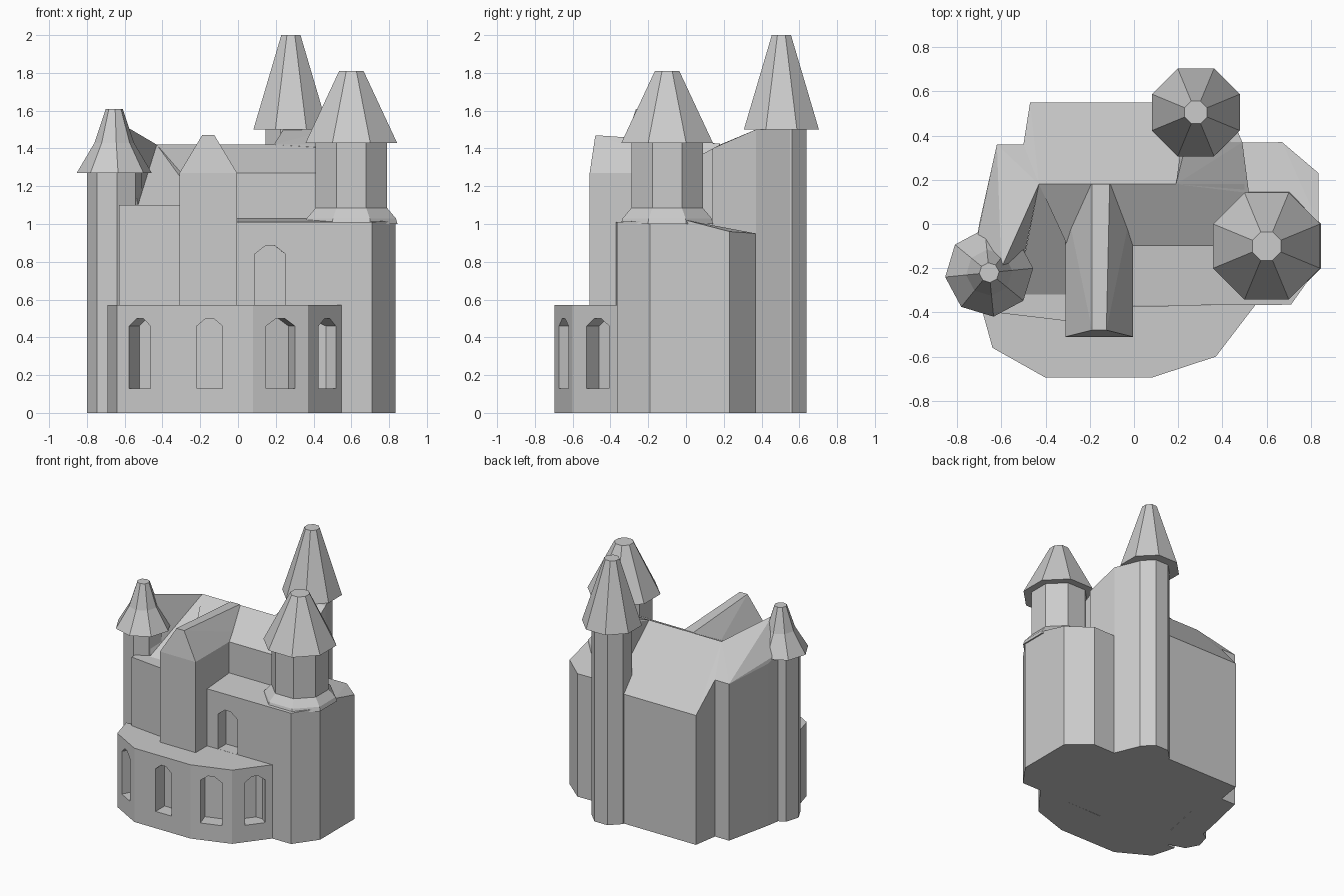
import bpy, bmesh, math
from mathutils import Vector

cube = bpy.data.objects.get("Cube")
if cube:
    bpy.data.objects.remove(cube, do_unlink=True)

stone = bpy.data.materials.new("grey stone")
stone.use_nodes = True
GREY = (0.6, 0.6, 0.6, 1)
stone.diffuse_color = GREY
stone.node_tree.nodes["Principled BSDF"].inputs["Base Color"].default_value = GREY


def finish(name, bm):
    """Turn a bmesh into a flat shaded stone object."""
    bmesh.ops.recalc_face_normals(bm, faces=bm.faces)
    mesh = bpy.data.meshes.new(name)
    bm.to_mesh(mesh)
    bm.free()
    mesh.materials.append(stone)
    obj = bpy.data.objects.new(name, mesh)
    bpy.context.collection.objects.link(obj)
    return obj


def block(name, top, floor=()):
    """Solid walls dropped from the top corners to the ground."""
    bm = bmesh.new()
    for p in top:
        bm.verts.new(p)
        bm.verts.new((p[0], p[1], 0))
    for x, y in floor:
        bm.verts.new((x, y, 0))
    bmesh.ops.remove_doubles(bm, verts=bm.verts, dist=0.001)
    out = bmesh.ops.convex_hull(bm, input=bm.verts)
    loose = [g for g in set(out["geom_interior"] + out["geom_unused"])
             if isinstance(g, bmesh.types.BMVert)]
    bmesh.ops.delete(bm, geom=loose, context='VERTS')
    bmesh.ops.dissolve_limit(bm, angle_limit=0.01, verts=bm.verts, edges=bm.edges)
    return finish(name, bm)


def turret(name, centre, rings, phase):
    """Eight sided stack of (radius, height) rings."""
    bm = bmesh.new()
    loops = []
    for r, z in rings:
        angles = [phase + math.tau * i / 8 for i in range(8)]
        loops.append([bm.verts.new((centre[0] + r * math.cos(a),
                                    centre[1] + r * math.sin(a), z)) for a in angles])
    for a, b in zip(loops, loops[1:]):
        for i in range(8):
            j = (i + 1) % 8
            bm.faces.new((a[i], a[j], b[j], b[i]))
    bm.faces.new(loops[0][::-1])
    bm.faces.new(loops[-1])
    return finish(name, bm)


def cut_window(wall, a, b, width, low, spring, peak, depth, shift=0.0):
    """Recess a pointed window in the wall face running from a to b."""
    a, b = Vector((*a, 0)), Vector((*b, 0))
    along = (b - a).normalized()
    inward = Vector((-along.y, along.x, 0))
    mid = (a + b) / 2 + along * shift
    h = width / 2
    shape = [(-h, low), (h, low), (h, spring), (h * 0.3, peak), (-h * 0.3, peak), (-h, spring)]
    bm = bmesh.new()
    rings = [[bm.verts.new(mid + along * u + inward * d + Vector((0, 0, z))) for u, z in shape]
             for d in (-0.1, depth)]
    n = len(shape)
    for i in range(n):
        j = (i + 1) % n
        bm.faces.new((rings[0][i], rings[0][j], rings[1][j], rings[1][i]))
    bm.faces.new(rings[0])
    bm.faces.new(rings[1])
    cutter = finish("window_cutter", bm)
    cutter.hide_render = True
    mod = wall.modifiers.new("window", 'BOOLEAN')
    mod.operation = 'DIFFERENCE'
    mod.solver = 'EXACT'
    mod.object = cutter
    graph = bpy.context.evaluated_depsgraph_get()
    cut = bpy.data.meshes.new_from_object(wall.evaluated_get(graph))
    wall.modifiers.clear()
    wall.data = cut
    bpy.data.objects.remove(cutter, do_unlink=True)


# Curved front gallery with four pointed windows
rim = [(-0.69, -0.38), (-0.64, -0.56), (-0.4, -0.695), (0.08, -0.695),
       (0.37, -0.6), (0.55, -0.365)]
gallery = block("front_gallery", [(x, y, 0.57) for x, y in rim])
for i, width, shift in ((1, 0.13, 0), (2, 0.135, 0.01), (3, 0.16, 0), (4, 0.15, 0.02)):
    cut_window(gallery, rim[i], rim[i + 1], width, 0.13, 0.46, 0.5, 0.11, shift)

# East block with terrace and its upper window
east = block("east_block", [
    (-0.1, -0.37, 1.01), (0.71, -0.365, 1.01), (0.835, -0.19, 1.02), (0.835, 0.0, 1.02),
    (0.835, 0.23, 0.96), (0.67, 0.37, 0.95), (0.45, 0.36, 0.95),
    (-0.1, 0.36, 0.95), (-0.1, -0.1, 1.03), (0.4, -0.1, 1.03)])
cut_window(east, (0.0, -0.37), (0.34, -0.367), 0.165, 0.57, 0.84, 0.885, 0.1)

# Main hall with ridge roof
block("main_hall", [
    (-0.3, -0.1, 1.27), (0.5, -0.1, 1.27), (-0.43, 0.18, 1.42), (0.5, 0.18, 1.42),
    (-0.5, 0.36, 1.21), (-0.47, 0.55, 1.0), (0.3, 0.55, 1.0), (0.45, 0.36, 1.21)])

# Raised roof between the hall and the tall tower
block("tower_link", [
    (0.19, 0.18, 1.42), (0.52, 0.14, 1.4), (0.49, 0.37, 1.5),
    (0.24, 0.38, 1.5), (0.41, 0.56, 1.5), (0.24, 0.56, 1.5)])

# Gabled front bay
block("front_bay", [
    (-0.31, -0.51, 1.27), (-0.005, -0.51, 1.27), (-0.19, -0.48, 1.47), (-0.125, -0.48, 1.47),
    (-0.19, 0.18, 1.425), (-0.11, 0.18, 1.425), (-0.31, 0.1, 1.27), (-0.005, 0.1, 1.27)])

# West wing: low front ledge, sloped roof and flank rising to the corner tower
block("west_ledge", [
    (-0.25, -0.445, 1.1), (-0.63, -0.4, 1.1), (-0.63, -0.2, 1.1), (-0.25, -0.2, 1.1)])
block("west_roof", [
    (-0.53, -0.32, 1.1), (-0.2, -0.32, 1.1), (-0.43, 0.18, 1.42), (-0.2, 0.18, 1.42)])
block("west_flank", [
    (-0.43, 0.18, 1.42), (-0.6, -0.2, 1.52), (-0.53, -0.31, 1.1), (-0.62, 0.36, 1.21),
    (-0.5, 0.36, 1.21), (-0.7, 0.0, 1.25), (-0.72, -0.12, 1.3)])

# Towers: shafts and faceted roofs
FLAT = math.pi / 8
towers = (
    ("tall_tower", (0.28, 0.505), [(0.145, 0), (0.145, 1.52)],
     [(0.215, 1.5), (0.055, 2.0)], FLAT),
    ("east_tower", (0.6, -0.1), [(0.265, 1.0), (0.255, 1.03), (0.205, 1.085), (0.205, 1.45)],
     [(0.262, 1.43), (0.07, 1.81)], FLAT),
    ("west_tower", (-0.655, -0.22), [(0.145, 0), (0.145, 1.29)],
     [(0.2, 1.27), (0.105, 1.43), (0.045, 1.61)], 0.1),
)
for name, centre, shaft, roof, phase in towers:
    turret(name + "_shaft", centre, shaft, phase)
    turret(name + "_roof", centre, roof, phase)
